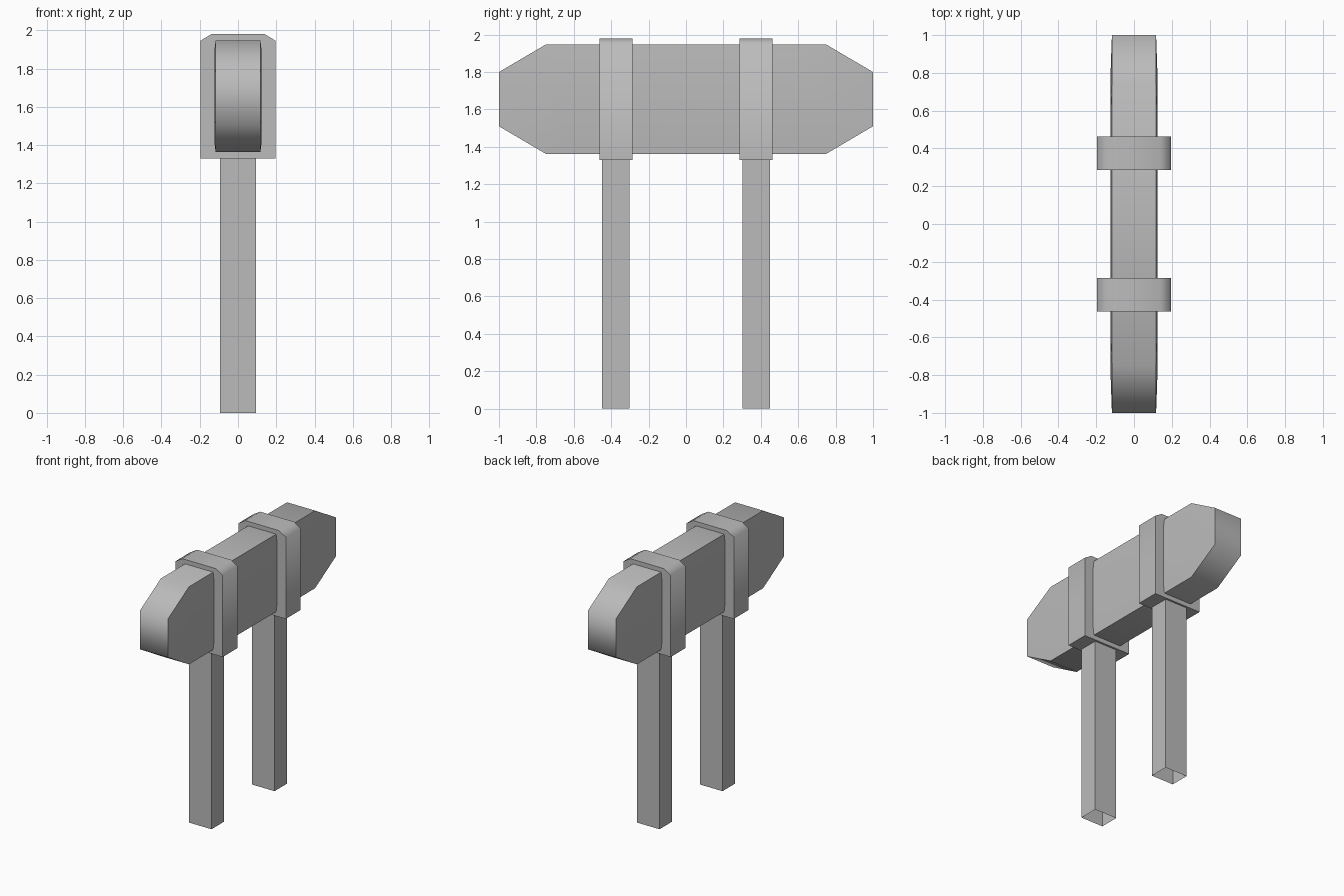
import bpy, bmesh, math

# Remove the default cube
cube = bpy.data.objects.get("Cube")
if cube:
    bpy.data.objects.remove(cube, do_unlink=True)

grey = bpy.data.materials.new("plain_grey")
grey.use_nodes = True
COLOUR = (0.5, 0.5, 0.5, 1)
grey.diffuse_color = COLOUR
grey.node_tree.nodes["Principled BSDF"].inputs["Base Color"].default_value = COLOUR


def finish(name, bm):
    bmesh.ops.recalc_face_normals(bm, faces=bm.faces)
    mesh = bpy.data.meshes.new(name)
    bm.to_mesh(mesh)
    bm.free()
    mesh.materials.append(grey)
    obj = bpy.data.objects.new(name, mesh)
    bpy.context.collection.objects.link(obj)
    bpy.ops.object.select_all(action="DESELECT")
    obj.select_set(True)
    bpy.context.view_layer.objects.active = obj
    bpy.ops.object.shade_smooth_by_angle(angle=math.radians(65))
    return obj


def loft(rings, capped=True):
    """Skin a row of matching closed rings."""
    bm = bmesh.new()
    loops = [[bm.verts.new(p) for p in ring] for ring in rings]
    for a, b in zip(loops, loops[1:]):
        for i in range(len(a)):
            j = (i + 1) % len(a)
            bm.faces.new((a[i], a[j], b[j], b[i]))
    bm.faces.new(loops[-1])
    if capped:
        bm.faces.new(loops[0])
    return bm


# Long board with tapered ends and slightly raised sides
MID = 1.655
quarter = [(1.0, 0.145), (0.75, 0.292)]
profile = quarter + [(-y, z) for y, z in reversed(quarter)]
profile += [(-y, -z) for y, z in profile]


def board_ring(x, scale):
    return [(x, y * scale, MID + z * scale) for y, z in profile]


finish("board", loft([board_ring(-0.124, 0.8), board_ring(-0.117, 1),
                      board_ring(0.117, 1), board_ring(0.124, 0.8)]))

# Clamping band and hollow post at each end
band = [(-0.197, 1.33), (0.197, 1.33), (0.197, 1.945),
        (0.14, 1.98), (-0.14, 1.98), (-0.197, 1.945)]
for side, y in (("front", -0.375), ("back", 0.375)):
    finish(side + "_band", loft([[(x, y + d, z) for x, z in band]
                                 for d in (-0.088, 0.088)]))
    corners = [(-1, -1), (1, -1), (1, 1), (-1, 1)]
    finish(side + "_post", loft([[(0.093 * a, y + 0.073 * b, z) for a, b in corners]
                                 for z in (0, 1.34)], capped=False))
